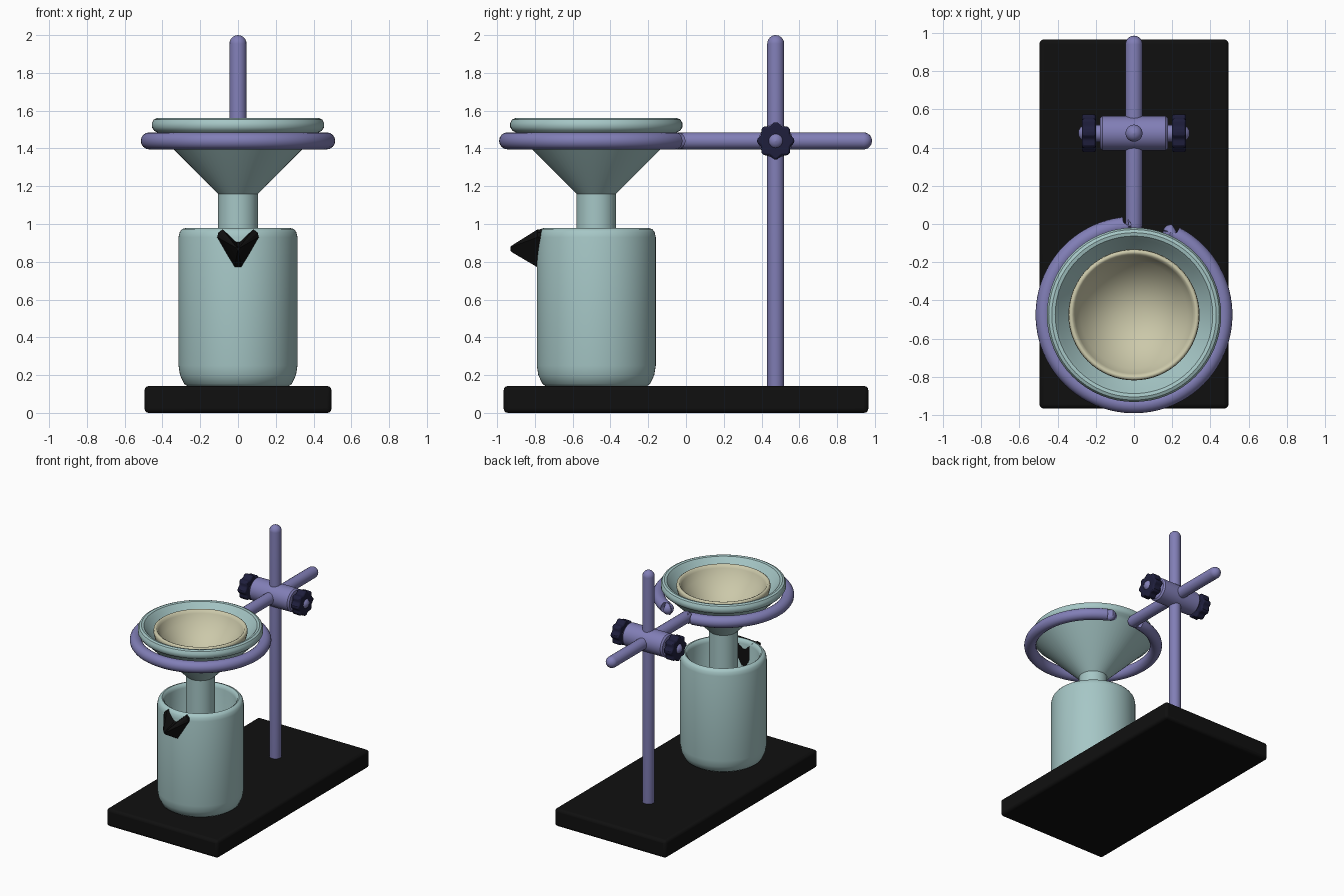
import bpy, bmesh, math
from mathutils import Vector

if "Cube" in bpy.data.objects:
    bpy.data.objects.remove(bpy.data.objects["Cube"])


def material(name, rgb):
    m = bpy.data.materials.new(name)
    m.use_nodes = True
    m.diffuse_color = (*rgb, 1)
    bsdf = next(n for n in m.node_tree.nodes if n.type == 'BSDF_PRINCIPLED')
    bsdf.inputs["Base Color"].default_value = (*rgb, 1)
    return m


glass = material("pale_teal", (0.38, 0.57, 0.565))
metal = material("violet_metal", (0.22, 0.21, 0.47))
paper = material("cream_paper", (0.60, 0.58, 0.40))
black = material("black", (0.005, 0.005, 0.005))
navy = material("navy", (0.013, 0.013, 0.045))

VESSEL_Y = -0.475
POST_Y = 0.475
ARM_Z = 1.44
ROD = 0.045


def select(ob):
    bpy.ops.object.select_all(action='DESELECT')
    ob.select_set(True)
    bpy.context.view_layer.objects.active = ob


def finish(name, bm, mat, bevel=0, segments=3, angle=35):
    bmesh.ops.recalc_face_normals(bm, faces=bm.faces)
    me = bpy.data.meshes.new(name)
    bm.to_mesh(me)
    bm.free()
    ob = bpy.data.objects.new(name, me)
    bpy.context.collection.objects.link(ob)
    me.materials.append(mat)
    if bevel:
        mod = ob.modifiers.new("Bevel", 'BEVEL')
        mod.width = bevel
        mod.segments = segments
        mod.limit_method = 'ANGLE'
    select(ob)
    bpy.ops.object.shade_smooth_by_angle(angle=math.radians(angle))
    return ob


def lathe(name, profile, mat, y, angle=50):
    """Spin a (radius, z) profile around a vertical axis."""
    bm = bmesh.new()
    verts = [bm.verts.new((r, 0, z)) for r, z in profile]
    edges = [bm.edges.new(pair) for pair in zip(verts, verts[1:])]
    bmesh.ops.spin(bm, geom=verts + edges, cent=(0, 0, 0), axis=(0, 0, 1),
                   angle=math.tau, steps=64, use_merge=False)
    bmesh.ops.remove_doubles(bm, verts=bm.verts, dist=1e-4)
    ob = finish(name, bm, mat, angle=angle)
    ob.location.y = y
    return ob


def loft(name, rings, mat, **kw):
    """Skin a list of equal-length closed sections and cap both ends."""
    bm = bmesh.new()
    rows = [[bm.verts.new(p) for p in ring] for ring in rings]
    n = len(rows[0])
    for a, b in zip(rows, rows[1:]):
        for i in range(n):
            j = (i + 1) % n
            bm.faces.new((a[i], a[j], b[j], b[i]))
    bm.faces.new(rows[0])
    bm.faces.new(rows[-1])
    return finish(name, bm, mat, **kw)


def tube(name, path, mat, radius=ROD):
    """Round bar along a path, with domed ends."""
    path = [Vector(p) for p in path]
    start = (path[1] - path[0]).normalized()
    end = (path[-1] - path[-2]).normalized()
    steps = [math.radians(a) for a in (88, 70, 50, 30, 12)]
    pts = [(path[0] + start * radius * (1 - math.sin(a)), math.cos(a)) for a in steps]
    pts += [(path[0] + start * radius, 1)]
    pts += [(p, 1) for p in path[1:-1]]
    pts += [(path[-1] - end * radius, 1)]
    pts += [(path[-1] - end * radius * (1 - math.sin(a)), math.cos(a)) for a in reversed(steps)]
    cu = bpy.data.curves.new(name, 'CURVE')
    cu.dimensions = '3D'
    cu.bevel_depth = radius
    cu.bevel_resolution = 6
    cu.use_fill_caps = True
    sp = cu.splines.new('POLY')
    sp.points.add(len(pts) - 1)
    for sp_pt, (co, scale) in zip(sp.points, pts):
        sp_pt.co = (*co, 1)
        sp_pt.radius = scale
    ob = bpy.data.objects.new(name, cu)
    bpy.context.collection.objects.link(ob)
    cu.materials.append(mat)
    select(ob)
    bpy.ops.object.convert(target='MESH')
    bpy.ops.object.shade_smooth_by_angle(angle=math.radians(50))
    return bpy.context.object


# Base slab
outline = [(-0.495, -0.965), (0.495, -0.965), (0.495, 0.965), (-0.495, 0.965)]
loft("base", [[(x, y, z) for x, y in outline] for z in (0, 0.142)], black, bevel=0.022)

# Beaker with thick wall and rounded lip
lathe("beaker", [(0, 0.14), (0.265, 0.14), (0.285, 0.153), (0.307, 0.2), (0.315, 0.25),
                 (0.315, 0.93), (0.309, 0.957), (0.297, 0.973), (0.28, 0.978),
                 (0.267, 0.968), (0.26, 0.945), (0.26, 0.24), (0.24, 0.21), (0, 0.21)],
      glass, VESSEL_Y)

# Pouring spout: a notched wedge narrowing to a blunt tip
half = [(0.018, 0.77), (0.11, 0.93), (0.104, 0.955), (0.082, 0.972), (0.01, 0.905)]
section = half + [(-x, z) for x, z in reversed(half)]
TIP_Z = 0.868
loft("beaker_spout",
     [[(x * s, y, TIP_Z + (z - TIP_Z) * s) for x, z in section]
      for y, s in ((-0.73, 1), (-0.785, 1), (-0.918, 0.2), (-0.93, 0.1))],
     black, angle=30)

# Funnel: open stem, cone and rolled rim
lathe("funnel", [(0.07, 0.76), (0.105, 0.76), (0.105, 1.16), (0.41, 1.465), (0.425, 1.484),
                 (0.444, 1.494), (0.456, 1.512), (0.456, 1.535), (0.446, 1.553),
                 (0.43, 1.56), (0.412, 1.556), (0.395, 1.535), (0.345, 1.465),
                 (0.07, 1.19), (0.07, 0.76)],
      glass, VESSEL_Y, angle=35)

# Paper filter cone
lathe("filter_paper", [(0, 1.165), (0.335, 1.475), (0.343, 1.51), (0.34, 1.528), (0.33, 1.535),
                       (0.318, 1.53), (0.308, 1.51), (0.28, 1.45), (0, 1.19)],
      paper, VESSEL_Y, angle=60)

# Stand post, support arm and open ring
tube("post", [(0, POST_Y, 0.08), (0, POST_Y, 2.0)], metal)
tube("support_arm", [(0, -0.05, ARM_Z), (0, 0.985, ARM_Z)], metal)
RING = 0.47
angles = [math.radians(88 + i * (431 - 88) / 80) for i in range(81)]
tube("support_ring", [(RING * math.cos(a), VESSEL_Y + RING * math.sin(a), ARM_Z)
                      for a in angles], metal)

# Clamp body and its through screw
clamp = lathe("clamp_body", [(0, -0.178), (0.078, -0.178), (0.09, -0.166), (0.09, 0.166),
                             (0.078, 0.178), (0, 0.178)], metal, POST_Y, angle=35)
clamp.rotation_euler.y = math.pi / 2
clamp.location.z = ARM_Z
tube("clamp_screw", [(-0.292, POST_Y, ARM_Z), (0.292, POST_Y, ARM_Z)], metal)

# Lobed knobs
for side, label in ((1, "left"), (-1, "right")):
    rings = []
    for x in (0.2, 0.272):
        ring = []
        for i in range(64):
            a = math.tau * i / 64
            r = 0.092 + 0.008 * math.cos(8 * a)
            ring.append((side * x, POST_Y + r * math.cos(a), ARM_Z + r * math.sin(a)))
        rings.append(ring)
    loft(label + "_knob", rings, navy, bevel=0.014, segments=2)
